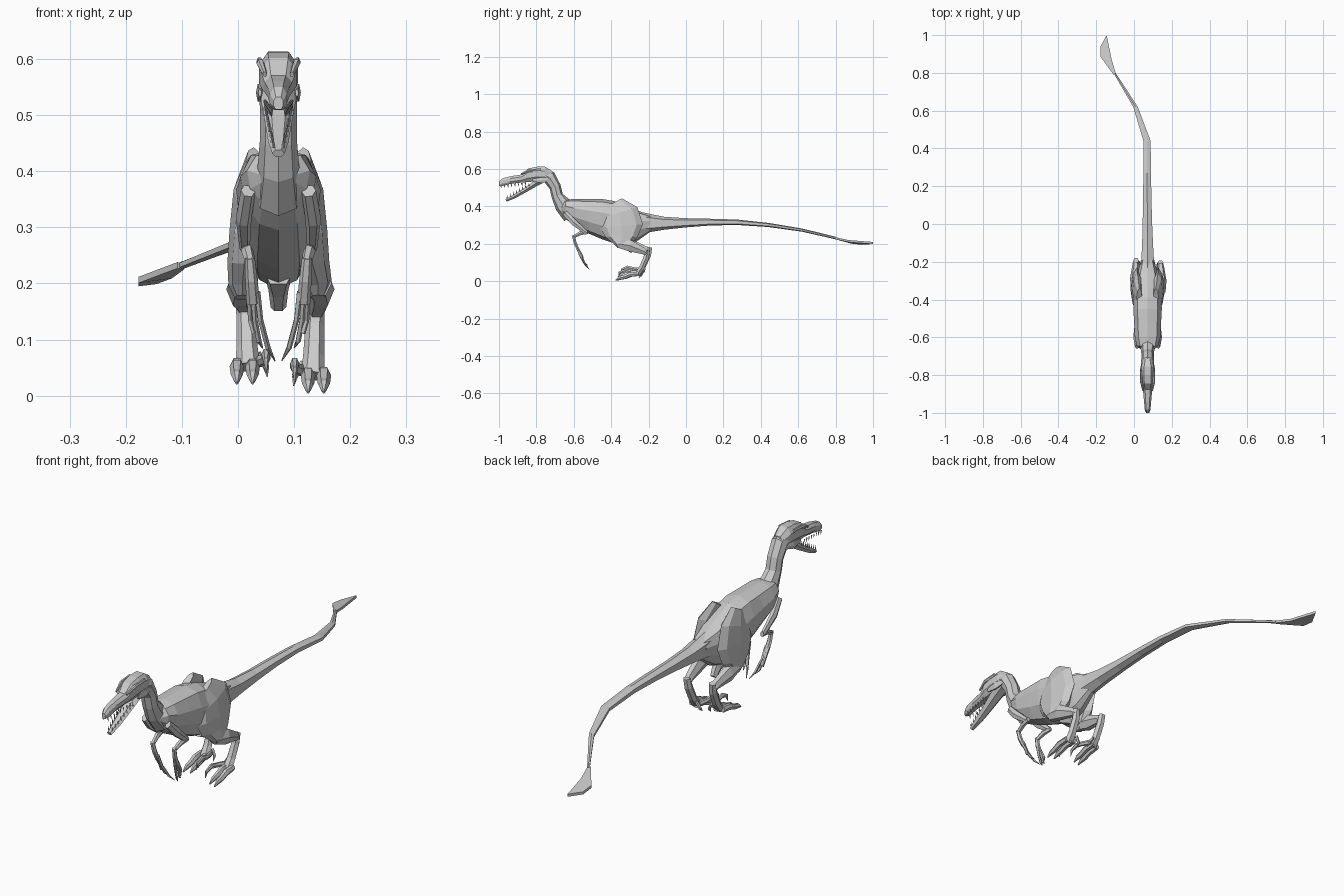
import bpy, bmesh, math
from mathutils import Vector

CX = 0.072  # body centre line


def skin(name, rings):
    """Skin a list of equal-sized point rings into a closed flat-shaded mesh."""
    bm = bmesh.new()
    vs = [[bm.verts.new(p) for p in r] for r in rings]
    n = len(vs[0])
    for a, b in zip(vs, vs[1:]):
        for i in range(n):
            j = (i + 1) % n
            bm.faces.new((a[i], a[j], b[j], b[i]))
    bm.faces.new(vs[0])
    bm.faces.new(vs[-1])
    bmesh.ops.recalc_face_normals(bm, faces=bm.faces)
    me = bpy.data.meshes.new(name)
    bm.to_mesh(me)
    bm.free()
    ob = bpy.data.objects.new(name, me)
    bpy.context.collection.objects.link(ob)
    return ob


def profile(name, secs, n=8, power=1.0, taper=0.0):
    """Upright sections: (y, top, bottom, half width, x centre)."""
    rings = []
    for y, top, bot, hw, x in secs:
        ring = []
        for i in range(n):
            a = 2 * math.pi * (i + 0.5) / n
            c, s = math.cos(a), math.sin(a)
            s /= math.cos(math.pi / n) if n % 4 else math.sin(math.pi / 2 - math.pi / n)
            s = max(-1, min(1, s))
            u = math.copysign(abs(c) ** power, c) * (1 - taper * max(0, -s))
            ring.append((x + hw * u, y, (top + bot) / 2 + (top - bot) / 2 * s))
        rings.append(ring)
    return skin(name, rings)


def tube(name, pts, n=6):
    """Path with elliptical rings: (x, y, z, side radius, other radius)."""
    P = [Vector(p[:3]) for p in pts]
    rings = []
    for k, p in enumerate(pts):
        t = (P[min(k + 1, len(P) - 1)] - P[max(k - 1, 0)]).normalized()
        side = (Vector((1, 0, 0)) - t * t.x).normalized()
        up = t.cross(side)
        rings.append([P[k] + side * p[3] * math.cos(2 * math.pi * i / n)
                      + up * p[4] * math.sin(2 * math.pi * i / n) for i in range(n)])
    return skin(name, rings)


# Torso
profile("torso", [
    (-.67, .405, .37, .03, CX), (-.645, .435, .335, .058, CX),
    (-.60, .44, .295, .070, CX), (-.52, .44, .255, .074, CX),
    (-.45, .44, .225, .078, CX), (-.39, .43, .205, .076, CX),
    (-.33, .408, .19, .070, CX), (-.26, .378, .215, .055, CX),
    (-.19, .353, .265, .036, CX)], n=10, power=.7, taper=.35)

# Pubic keel under the belly
tube("belly_keel", [(CX, -.35, .23, .03, .05), (CX, -.31, .19, .018, .025),
                    (CX, -.285, .158, .014, .014)])

# Tail, bending to one side
profile("tail", [
    (-.24, .37, .255, .042, CX), (-.12, .345, .275, .034, CX),
    (0, .337, .288, .029, .071), (.13, .334, .298, .026, .070),
    (.27, .33, .301, .023, .070), (.44, .312, .29, .022, .069),
    (.62, .282, .265, .014, .008), (.80, .238, .224, .007, -.103)], n=6)

# Tail fan
fan = [(-.108, .79, .232), (-.177, .885, .206), (-.177, .94, .2),
       (-.145, 1.0, .204), (-.118, .87, .214), (-.096, .795, .23)]
skin("tail_fan", [[(x, y, z + d) for x, y, z in fan] for d in (-.005, .006)])

# Neck
tube("neck", [
    (CX, -.61, .365, .046, .06), (CX, -.66, .41, .037, .045),
    (CX, -.688, .455, .033, .031), (CX, -.70, .505, .033, .031),
    (CX, -.73, .555, .034, .037), (CX, -.775, .575, .03, .033)], n=8)

# Skull
profile("skull", [
    (-.715, .588, .535, .024, CX), (-.755, .613, .535, .036, CX),
    (-.80, .612, .535, .037, CX), (-.845, .602, .53, .034, CX),
    (-.877, .571, .528, .026, CX), (-.94, .561, .52, .020, CX),
    (-.982, .55, .509, .016, CX), (-1.0, .532, .510, .009, CX)],
    n=8, power=.7)

# Lower jaw
tube("lower_jaw", [
    (CX, -.752, .548, .034, .017), (CX, -.80, .525, .031, .018),
    (CX, -.86, .487, .024, .014), (CX, -.92, .452, .018, .012),
    (CX, -.962, .432, .011, .008)])

for s, side in ((-1, "left"), (1, "right")):
    # Brow ridge and cheek
    tube("brow_" + side, [
        (CX + s * .024, -.882, .573, .004, .005), (CX + s * .032, -.84, .592, .007, .008),
        (CX + s * .034, -.775, .596, .005, .008)])
    tube("cheek_" + side, [
        (CX + s * .033, -.82, .54, .003, .008), (CX + s * .034, -.77, .54, .006, .018),
        (CX + s * .028, -.73, .545, .004, .012)])

    # Teeth along both jaws
    for i in range(8):
        f = i / 7
        x, y, z = CX + s * (.024 - .012 * f), -.86 - .13 * f, .527 - .015 * f
        tube("upper_tooth_" + side, [(x, y, z, .003, .004),
                                     (x, y + .004, z - .016, .0005, .0005)], n=4)
        x, y, z = CX + s * (.024 - .015 * f), -.84 - .115 * f, .508 - .066 * f
        tube("lower_tooth_" + side, [(x, y, z, .003, .004),
                                     (x, y - .002, z + .018, .0005, .0005)], n=4)

    # Arm: shoulder, elbow, wrist
    tube("upper_arm_" + side, [
        (CX + s * .054, -.648, .365, .013, .016), (CX + s * .062, -.60, .315, .014, .019),
        (CX + s * .060, -.535, .262, .009, .012)])
    tube("forearm_" + side, [
        (CX + s * .060, -.525, .262, .008, .011), (CX + s * .055, -.565, .257, .011, .012),
        (CX + s * .050, -.600, .238, .009, .009)])
    tube("hand_" + side, [
        (CX + s * .051, -.602, .245, .009, .009), (CX + s * .048, -.593, .205, .011, .009),
        (CX + s * .045, -.575, .165, .012, .008)])

    # Three clawed fingers
    for k, (d0, d1, d2, y2, z2) in enumerate([(.038, .032, .006, -.515, .062),
                                             (.045, .042, .028, -.525, .085),
                                             (.052, .050, .038, -.545, .115)]):
        tube(f"finger_{k}_{side}", [
            (CX + s * d0, -.583, .185, .006, .006),
            (CX + s * d1, -.565 + .005 * k, .135, .005, .006),
            (CX + s * (d1 + d2) / 2, (y2 - .56) / 2, (z2 + .11) / 2, .005, .005),
            (CX + s * d2, y2, z2, .001, .001)], n=5)

    # Thigh, shin and metatarsal
    lift = .016 if s < 0 else 0
    back = .012 if s < 0 else 0
    out = .003 if s > 0 else -.004
    tube("thigh_" + side, [
        (CX + s * .044, -.385, .418, .014, .05), (CX + s * .054, -.355, .365, .026, .10),
        (CX + s * .057, -.345, .295, .030, .115), (CX + s * .061, -.345, .235, .030, .085),
        (CX + s * (.068 + out), -.345, .195, .025, .04),
        (CX + s * (.068 + out), -.35, .175, .014, .018)], n=8)
    tube("shin_" + side, [
        (CX + s * (.070 + out), -.36 + back, .200, .022, .024),
        (CX + s * (.073 + out), -.30 + back, .190, .024, .035),
        (CX + s * (.066 + out), -.225 + back, .160 + lift / 2, .018, .020),
        (CX + s * (.064 + out), -.205 + back, .145 + lift / 2, .014, .014)])
    tube("metatarsal_" + side, [
        (CX + s * (.065 + out), -.205 + back, .165 + lift, .015, .014),
        (CX + s * (.062 + out), -.213 + back, .125 + lift, .017, .017),
        (CX + s * (.060 + out), -.238 + back, .07 + lift, .019, .016),
        (CX + s * (.058 + out), -.262 + back, .035 + lift, .022, .016)])

    # Two walking toes with claws
    for k, d in enumerate((.050, .078)):
        d += out
        y = back - .008 * k
        tube(f"toe_{k}_{side}", [
            (CX + s * d, -.245 + y, .04 + lift, .011, .013),
            (CX + s * d, -.29 + y, .036 + lift, .013, .014),
            (CX + s * d, -.325 + y, .022 + lift, .011, .012),
            (CX + s * d, -.345 + y, .018 + lift, .009, .011),
            (CX + s * d, -.368 + y, .006 + lift, .002, .003)])

    # Raised sickle claw on the inner toe
    d = .026 + out
    tube("sickle_claw_" + side, [
        (CX + s * (d + .012), -.25 + back, .045 + lift, .009, .011),
        (CX + s * d, -.29 + back, .05 + lift, .008, .010),
        (CX + s * d, -.325 + back, .058 + lift, .008, .011),
        (CX + s * d, -.355 + back, .046 + lift, .005, .008),
        (CX + s * d, -.362 + back, .022 + lift, .001, .001)])
    # Small rear toe
    tube("rear_toe_" + side, [
        (CX + s * (d + .015), -.235 + back, .06 + lift, .006, .008),
        (CX + s * d, -.238 + back, .035 + lift, .006, .007),
        (CX + s * (d - .002), -.252 + back, .018 + lift, .001, .001)], n=5)
